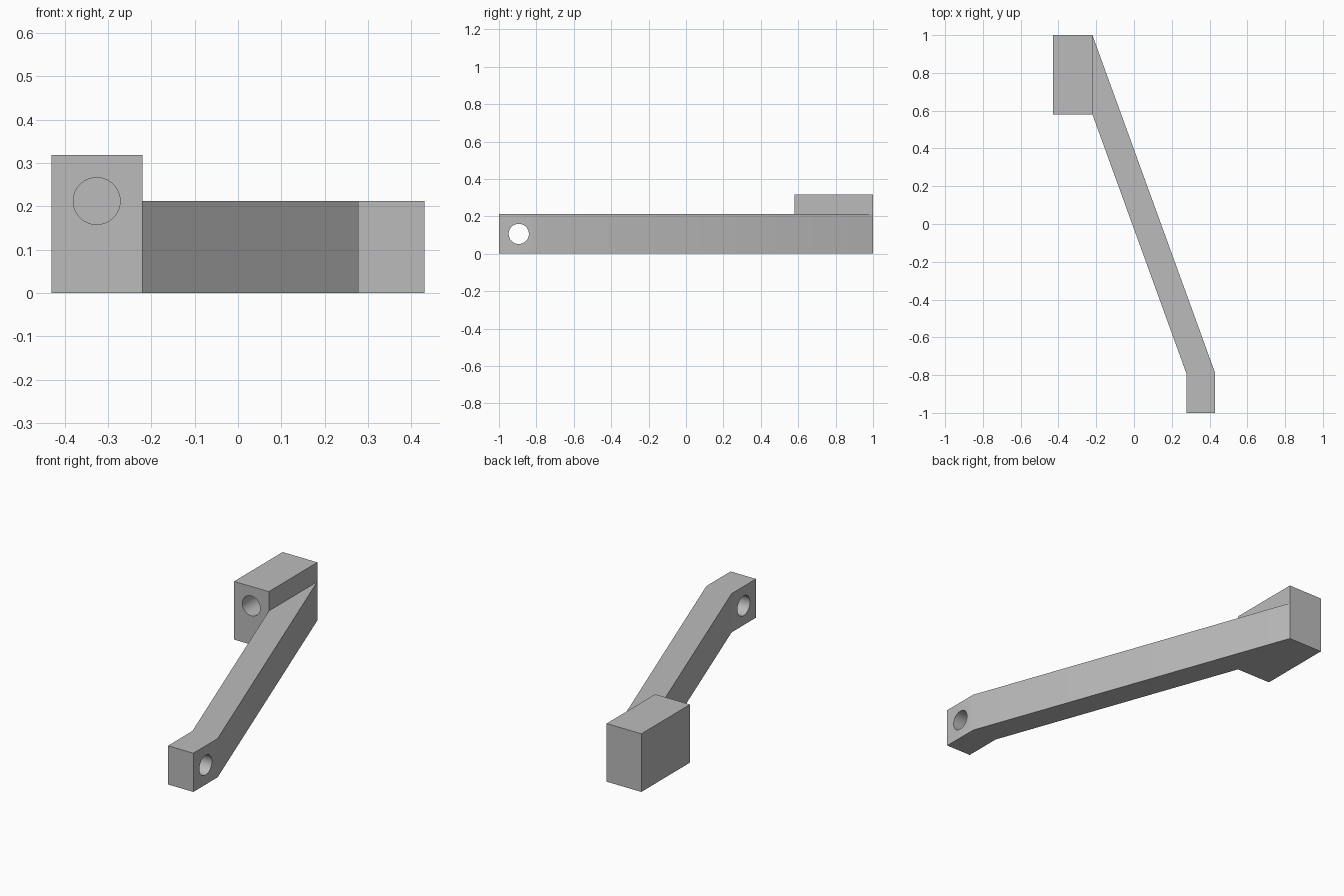
import bpy
import bmesh
import math
from mathutils import Matrix

cube = bpy.data.objects.get("Cube")
if cube:
    bpy.data.objects.remove(cube, do_unlink=True)

GREY = (0.5, 0.5, 0.5, 1.0)
grey = bpy.data.materials.new("plain_grey")
grey.use_nodes = True
grey.diffuse_color = GREY
grey.node_tree.nodes["Principled BSDF"].inputs["Base Color"].default_value = GREY


def add_object(name, bm):
    """Turn a bmesh into a named object with the grey material."""
    bmesh.ops.recalc_face_normals(bm, faces=bm.faces)
    mesh = bpy.data.meshes.new(name)
    bm.to_mesh(mesh)
    bm.free()
    mesh.materials.append(grey)
    obj = bpy.data.objects.new(name, mesh)
    bpy.context.collection.objects.link(obj)
    return obj


def extrude_outline(name, outline, height):
    """Raise a plan outline from the ground to the given height."""
    bm = bmesh.new()
    face = bm.faces.new([bm.verts.new((x, y, 0)) for x, y in outline])
    raised = bmesh.ops.extrude_face_region(bm, geom=[face])["geom"]
    verts = [v for v in raised if isinstance(v, bmesh.types.BMVert)]
    bmesh.ops.translate(bm, verts=verts, vec=(0, 0, height))
    return add_object(name, bm)


def drill(obj, name, centre, axis, length, radius=0.054):
    """Cut a round hole along the x or y axis."""
    bm = bmesh.new()
    turn = Matrix.Rotation(math.pi / 2, 4, "Y" if axis == "X" else "X")
    bmesh.ops.create_cone(bm, cap_ends=True, segments=64, radius1=radius,
                          radius2=radius, depth=length,
                          matrix=Matrix.Translation(centre) @ turn)
    cutter = add_object(name, bm)
    cutter.hide_render = True
    cutter.hide_set(True)
    mod = obj.modifiers.new("hole", "BOOLEAN")
    mod.operation = "DIFFERENCE"
    mod.solver = "EXACT"
    mod.object = cutter
    # Apply the cut so that the helper can go
    bpy.context.view_layer.objects.active = obj
    obj.select_set(True)
    bpy.ops.object.modifier_apply(modifier=mod.name)
    bpy.data.objects.remove(cutter, do_unlink=True)
    bpy.ops.object.shade_smooth_by_angle(angle=math.radians(20))
    obj.select_set(False)


# Mounting block with a blind hole in its front
BLOCK_X, BLOCK_Y, BLOCK_TOP = (-0.43, -0.22), (0.58, 1.0), 0.318
block = extrude_outline("mounting_block", [
    (BLOCK_X[0], BLOCK_Y[0]), (BLOCK_X[1], BLOCK_Y[0]),
    (BLOCK_X[1], BLOCK_Y[1]), (BLOCK_X[0], BLOCK_Y[1])], BLOCK_TOP)
HOLE_DEPTH = 0.32
drill(block, "block_hole_cutter", (-0.326, BLOCK_Y[0], 0.212), "Y", 2 * HOLE_DEPTH)

# Slanted arm with a straight end and a cross hole through it
arm = extrude_outline("slanted_arm", [
    (BLOCK_X[1], BLOCK_Y[1]), (BLOCK_X[1], BLOCK_Y[0]), (0.277, -0.79),
    (0.277, -1.0), (0.43, -1.0), (0.43, -0.79)], 0.212)
drill(arm, "arm_hole_cutter", (0.354, -0.894, 0.106), "X", 0.4)
